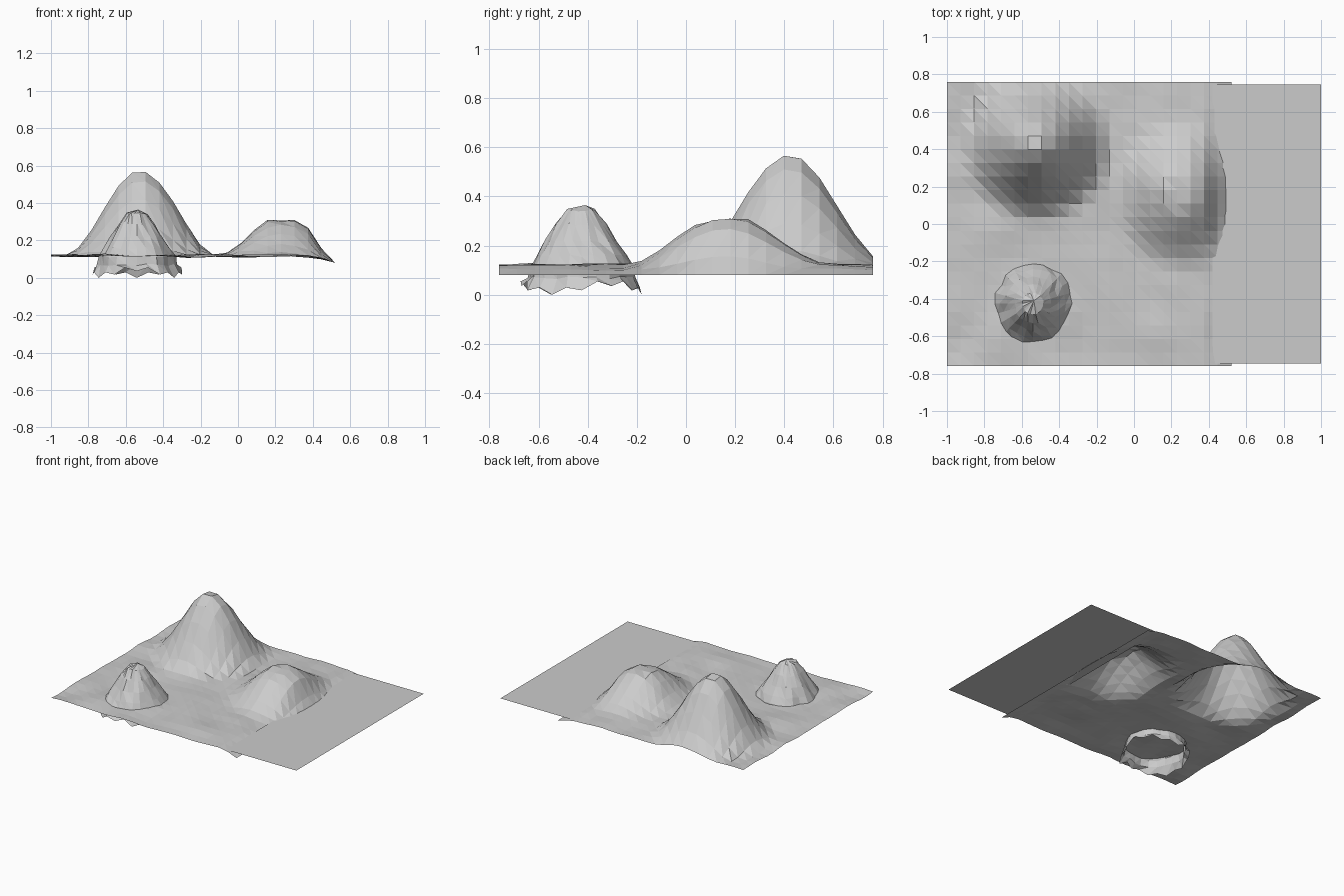
import bpy, bmesh, math, random
from mathutils import noise, Vector

if "Cube" in bpy.data.objects:
    bpy.data.objects.remove(bpy.data.objects["Cube"])

random.seed(4)


def finish(bm, name):
    me = bpy.data.meshes.new(name)
    bm.to_mesh(me)
    bm.free()
    ob = bpy.data.objects.new(name, me)
    bpy.context.collection.objects.link(ob)
    return ob


def bump(x, y, cx, cy, rx, ry, h):
    r = math.hypot((x - cx) / rx, (y - cy) / ry)
    return h * math.cos(r * math.pi / 2) ** 2 if r < 1 else 0.0


def ground(x, y):
    z = 0.118 + 0.016 * noise.noise(Vector((x * 5, y * 5, 0.3)))
    z += bump(x, y, -0.52, 0.42, 0.42, 0.42, 0.46)          # tall mountain
    # wide low hill, flattened on top
    z += min(0.19, bump(x, y, 0.24, 0.16, 0.36, 0.44, 0.215))
    t = max(0.0, (x - 0.36) / 0.16)                          # shore dips under water
    return z + (0.08 - z) * t ** 1.5 if t else z


# Terrain: low-poly height field with diagonal splits
bm = bmesh.new()
N = 21
x0, x1, y0, y1 = -1.0, 0.52, -0.76, 0.76
rows = []
for j in range(N + 1):
    y = y0 + (y1 - y0) * j / N
    rows.append([])
    for i in range(N + 1):
        x = x0 + (x1 - x0) * i / N
        rows[j].append(bm.verts.new((x, y, ground(x, y))))
for j in range(N):
    for i in range(N):
        a, b = rows[j][i], rows[j][i + 1]
        c, d = rows[j + 1][i + 1], rows[j + 1][i]
        bm.faces.new((a, b, d))
        bm.faces.new((b, c, d))
finish(bm, "terrain")

# Water: flat sheet beyond the shoreline
bm = bmesh.new()
bm.faces.new([bm.verts.new(p) for p in
              ((0.42, -0.745, 0.11), (1, -0.745, 0.11), (1, 0.745, 0.11), (0.42, 0.745, 0.11))])
finish(bm, "water")

# Small rocky hill: rough open cone whose ragged skirt hangs below the terrain
bm = bmesh.new()
SEG = 24
profile = [(0.055, 0.345), (0.10, 0.285), (0.14, 0.22), (0.175, 0.16),
           (0.203, 0.115), (0.208, 0.07), (0.235, 0.03)]
cx, cy = -0.54, -0.425
tip = bm.verts.new((-0.535, -0.41, 0.365))
prev = None
for k, (r, z) in enumerate(profile):
    ring = []
    for s in range(SEG):
        a = 2 * math.pi * s / SEG
        n = noise.noise(Vector((math.cos(a) * 2, math.sin(a) * 2, z * 6)))
        rr = r * (1 + 0.10 * n + random.uniform(-0.02, 0.02))
        zz = z + random.uniform(-0.006, 0.006)
        if k == len(profile) - 1:                            # ragged lower edge
            zz = 0.03 + 0.018 * math.sin(3 * a) + (0.012 if s % 2 else -0.012)
        ring.append(bm.verts.new((cx + rr * math.cos(a),
                                  cy + rr * math.sin(a) * 1.04, max(0.0, zz))))
    for s in range(SEG):
        t = (s + 1) % SEG
        if prev:
            bm.faces.new((prev[s], ring[s], ring[t]))
            bm.faces.new((prev[s], ring[t], prev[t]))
        else:
            bm.faces.new((tip, ring[s], ring[t]))
    prev = ring
finish(bm, "small_hill")
